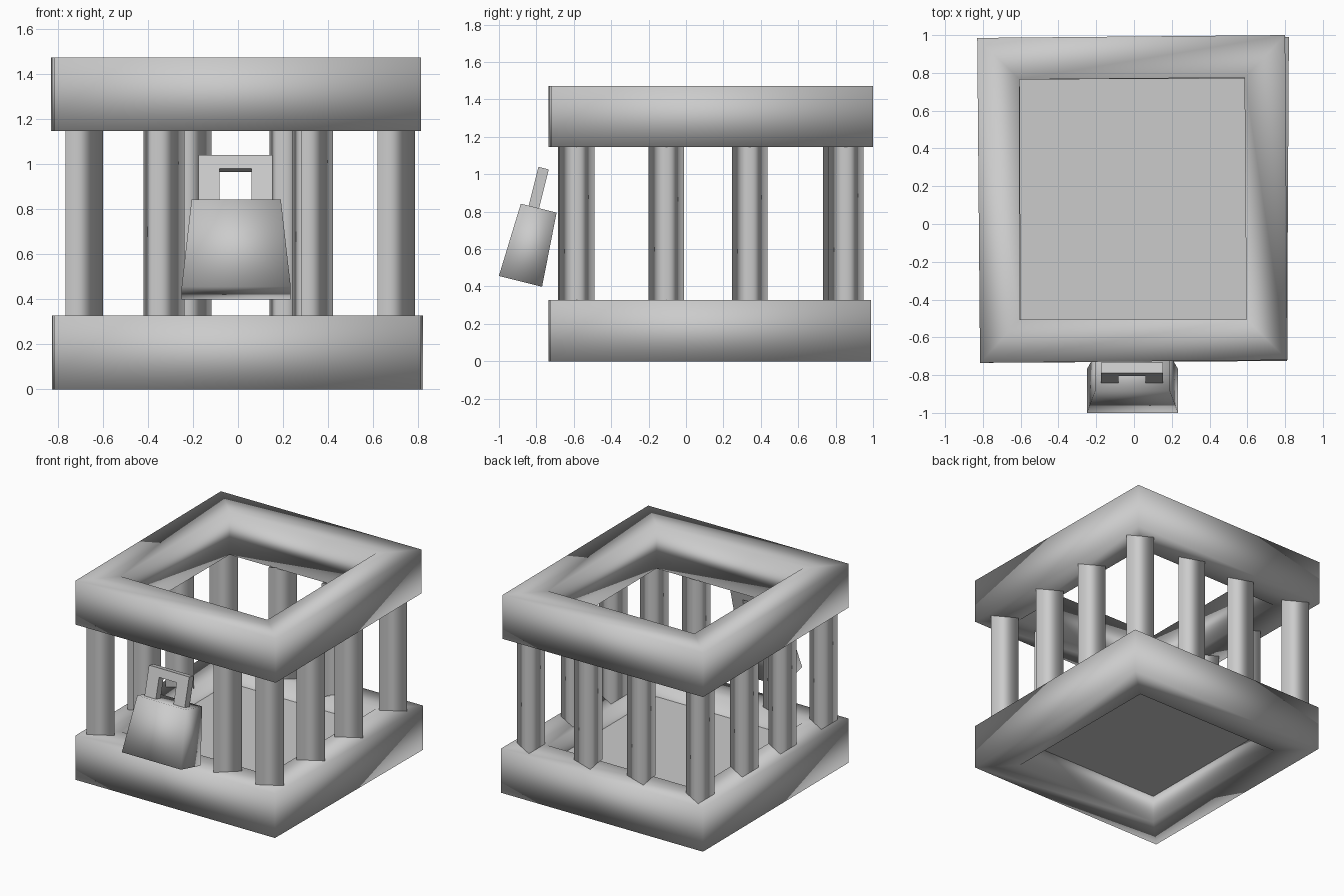
import bpy, bmesh, math
from mathutils import Matrix

if "Cube" in bpy.data.objects:
    bpy.data.objects.remove(bpy.data.objects["Cube"])


def finish(name, bm, smooth=True):
    bmesh.ops.recalc_face_normals(bm, faces=bm.faces)
    me = bpy.data.meshes.new(name)
    bm.to_mesh(me)
    bm.free()
    for p in me.polygons:
        p.use_smooth = smooth
    ob = bpy.data.objects.new(name, me)
    bpy.context.collection.objects.link(ob)
    return ob


def frame(name, outer, inner, z0, z1):
    """Square ring with a boxy, smooth shaded cross-section."""
    bm = bmesh.new()
    loops = [[bm.verts.new((x, y, z)) for x, y in pts]
             for pts, z in ((outer, z0), (outer, z1), (inner, z1), (inner, z0))]
    for i in range(4):
        a, b = loops[i], loops[(i + 1) % 4]
        for j in range(4):
            k = (j + 1) % 4
            bm.faces.new((a[j], a[k], b[k], b[j]))
    return finish(name, bm)


# Slightly crooked bottom and top frames
frame("bottom_frame",
      [(-0.815, -0.735), (0.81, -0.725), (0.82, 0.99), (-0.825, 0.98)],
      [(-0.60, -0.51), (0.595, -0.505), (0.59, 0.77), (-0.605, 0.765)], 0, 0.327)
frame("top_frame",
      [(-0.815, -0.735), (0.813, -0.72), (0.80, 1.0), (-0.83, 0.985)],
      [(-0.605, -0.505), (0.595, -0.505), (0.585, 0.775), (-0.605, 0.765)], 1.147, 1.472)

# Floor panel inside the bottom frame
bm = bmesh.new()
bm.faces.new([bm.verts.new((x, y, 0.2)) for x, y in
              ((-0.61, -0.52), (0.61, -0.52), (0.61, 0.78), (-0.61, 0.78))])
finish("floor", bm, False)

# Three-sided bars around the cage: x, y, turn in degrees
bars = [(x, -0.585, 0) for x in (-0.71, 0.675)]
bars += [(x, -0.58, 12) for x in (-0.346, 0.314)]
bars += [(x, 0.855, 0) for x in (-0.71, 0.675)]
bars += [(x, 0.835, 10) for x in (-0.225, 0.21)]
bars += [(x, y, 0) for x in (-0.71, 0.675) for y in (-0.105, 0.34)]
for i, (x, y, turn) in enumerate(bars):
    bm = bmesh.new()
    rings = [[bm.verts.new((x + 0.11 * math.cos(math.radians(a)),
                            y + 0.11 * math.sin(math.radians(a)), z))
              for a in (turn, turn + 120, turn + 240)] for z in (0.32, 1.155)]
    for j in range(3):
        k = (j + 1) % 3
        bm.faces.new((rings[0][j], rings[0][k], rings[1][k], rings[1][j]))
    finish(f"bar_{i + 1}", bm)

# Padlock leaning against the front bars
lean = Matrix.Translation((-0.008, -0.885, 0.4275)) @ Matrix.Rotation(math.radians(-14.0), 4, 'X')

# Tapered padlock body
bm = bmesh.new()
bmesh.ops.create_cube(bm, size=2)
for v in bm.verts:
    top = v.co.z > 0
    v.co.x *= 0.198 if top else 0.242
    v.co.y *= 0.0985 if top else 0.119
    v.co.z = 0.403 if top else 0
finish("padlock_body", bm).matrix_world = lean

# Square padlock shackle
bm = bmesh.new()
outline = [(-0.168, 0.37), (-0.168, 0.617), (0.161, 0.617), (0.161, 0.37),
           (0.069, 0.37), (0.069, 0.555), (-0.075, 0.555), (-0.075, 0.37)]
face = bm.faces.new([bm.verts.new((x, -0.055, z)) for x, z in outline])
ext = bmesh.ops.extrude_face_region(bm, geom=[face], use_keep_orig=True)
bmesh.ops.translate(bm, vec=(0, 0.057, 0),
                    verts=[g for g in ext["geom"] if isinstance(g, bmesh.types.BMVert)])
finish("padlock_shackle", bm, False).matrix_world = lean
